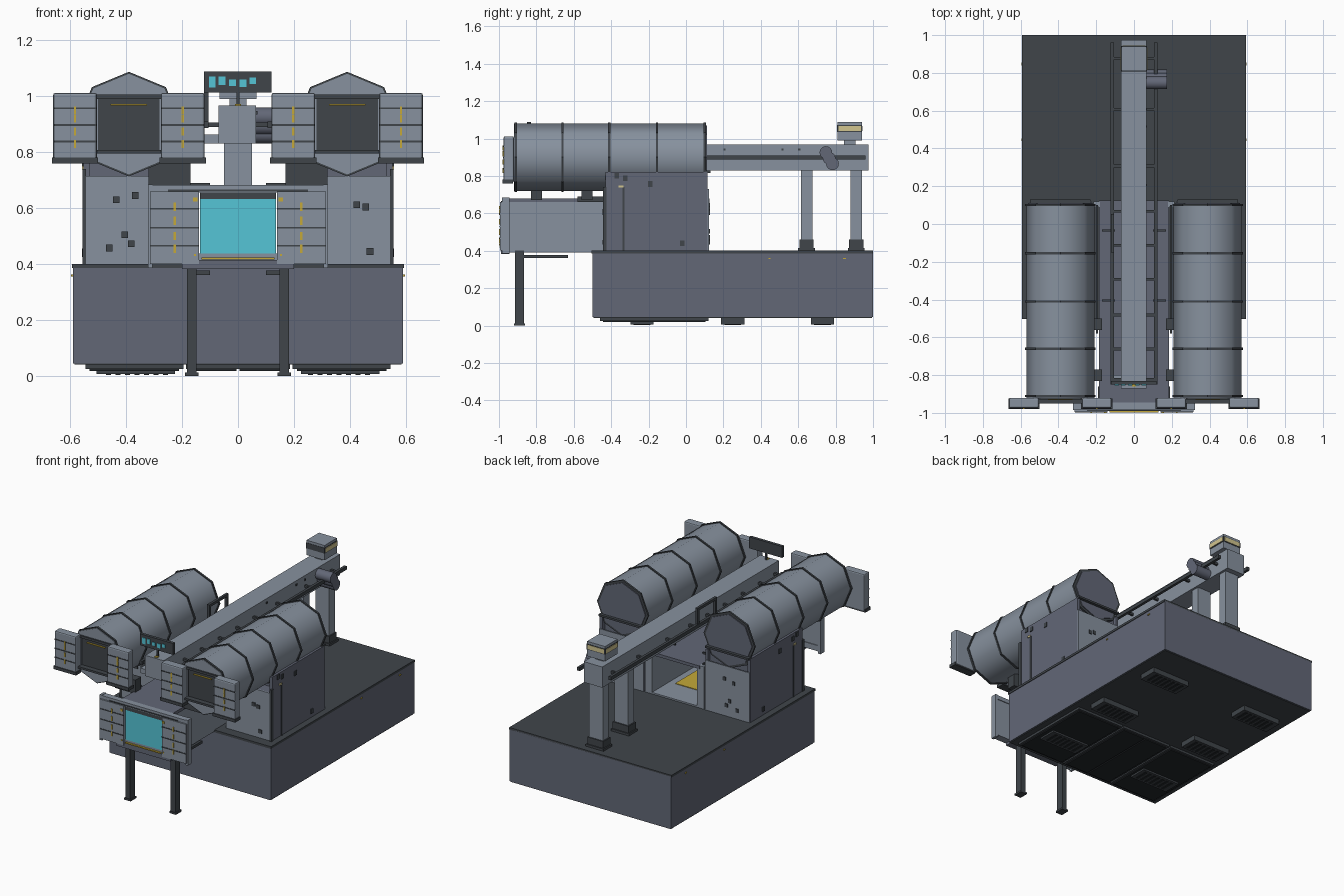
import bpy, bmesh, math
from mathutils import Matrix, Vector


def srgb(c):
    return c / 12.92 if c < 0.04045 else ((c + 0.055) / 1.055) ** 2.4


def material(name, r, g, b):
    m = bpy.data.materials.new(name)
    m.diffuse_color = (srgb(r), srgb(g), srgb(b), 1)
    return m


LIGHT = material("light_grey", 0.53, 0.57, 0.62)
SLATE = material("slate", 0.385, 0.405, 0.465)
DARK = material("dark_grey", 0.25, 0.27, 0.29)
BLACK = material("near_black", 0.14, 0.155, 0.17)
CYAN = material("cyan", 0.33, 0.77, 0.84)
YELLOW = material("yellow", 0.77, 0.66, 0.22)
CREAM = material("cream", 0.82, 0.77, 0.56)


def finish(name, bm, *mats):
    me = bpy.data.meshes.new(name)
    bm.normal_update()
    bm.to_mesh(me)
    bm.free()
    for m in mats:
        me.materials.append(m)
    ob = bpy.data.objects.new(name, me)
    bpy.context.collection.objects.link(ob)
    return ob


def part(name, mat, *boxes, mirror=False, bevel=0):
    """Boxes given as x0, x1, y0, y1, z0, z1, optionally copied to -x."""
    bm = bmesh.new()
    if mirror:
        boxes = boxes + tuple((-b[1], -b[0]) + tuple(b[2:]) for b in boxes)
    for x0, x1, y0, y1, z0, z1 in boxes:
        mid = Vector((x0 + x1, y0 + y1, z0 + z1)) / 2
        size = Matrix.Diagonal((x1 - x0, y1 - y0, z1 - z0, 1))
        bmesh.ops.create_cube(bm, size=1, matrix=Matrix.Translation(mid) @ size)
    ob = finish(name, bm, mat)
    if bevel:
        mod = ob.modifiers.new("bevel", 'BEVEL')
        mod.width, mod.segments = bevel, 2
    return ob


def rod(name, mats, centre, radius, length, axis, sides):
    bm = bmesh.new()
    rot = Matrix.Rotation(math.pi / 2, 4, axis)
    bmesh.ops.create_cone(bm, cap_ends=True, segments=sides, radius1=radius, radius2=radius,
                          depth=length, matrix=Matrix.Translation(centre) @ rot)
    return finish(name, bm, *mats)


def smooth(ob, degrees):
    bpy.ops.object.select_all(action='DESELECT')
    ob.select_set(True)
    bpy.context.view_layer.objects.active = ob
    bpy.ops.object.shade_smooth_by_angle(angle=math.radians(degrees))


# Base block, deck and underside
part("base", SLATE, (-0.59, 0.59, -0.5, 1, 0.045, 0.39))
part("deck", DARK, (-0.594, 0.594, -0.504, 1, 0.385, 0.4))
part("base_underside", DARK, (-0.585, 0.585, -0.495, 0.995, 0.04, 0.046))
part("underside_frames", DARK, (0.195, 0.545, -0.46, 0.12, 0.025, 0.045), mirror=True)
part("underside_centre_frame", DARK, (-0.185, 0.185, -0.46, 0.12, 0.025, 0.045))
part("underside_panels", BLACK, (0.21, 0.53, -0.445, 0.105, 0.018, 0.03),
     (0.005, 0.17, -0.445, 0.105, 0.018, 0.03), mirror=True)
vents = [(0.225, 0.505, y - 0.062, y + 0.062, 0.007, 0.045) for y in (-0.235, 0.25, 0.73)]
part("vents", DARK, *vents, mirror=True)
slats = [(0.25 + i * 0.034, 0.268 + i * 0.034, y - 0.045, y + 0.045, 0.004, 0.01)
         for y in (-0.235, 0.25, 0.73) for i in range(7)]
part("vent_slats", BLACK, *slats, mirror=True)
part("deck_marks", YELLOW, (0.589, 0.596, 0.44, 0.452, 0.355, 0.362),
     (0.589, 0.596, 0.84, 0.855, 0.355, 0.362), mirror=True)

# Front legs
part("front_legs", DARK, (0.148, 0.183, -0.915, -0.865, 0.01, 0.4),
     (0.142, 0.19, -0.92, -0.86, 0, 0.012), mirror=True)
part("under_tunnel_rail", DARK, (0.1, 0.18, -0.87, -0.63, 0.36, 0.377), mirror=True)

# Housings beneath the tubes
part("housings", SLATE, (0.225, 0.55, -0.43, 0.115, 0.4, 0.715),
     (0.53, 0.552, -0.43, 0.115, 0.4, 0.82), (0.225, 0.24, -0.43, 0.115, 0.4, 0.8), mirror=True)
part("housing_front_panels", LIGHT, (0.22, 0.545, -0.44, -0.43, 0.4, 0.715), mirror=True)
part("housing_back_panels", LIGHT, (0.225, 0.55, 0.115, 0.122, 0.4, 0.73), mirror=True)
part("housing_corner_strips", DARK, (0.543, 0.556, -0.445, -0.425, 0.4, 0.74),
     (0.548, 0.556, -0.34, -0.328, 0.4, 0.74), (0.22, 0.24, -0.44, -0.42, 0.68, 0.75), mirror=True)
part("tube_rests", SLATE, (0.24, 0.53, -0.36, -0.32, 0.7, 0.8), (0.24, 0.53, 0.04, 0.09, 0.7, 0.8),
     mirror=True)
spots = [(-0.435, 0.63), (-0.367, 0.645), (-0.405, 0.505), (-0.382, 0.472), (-0.46, 0.457),
         (0.424, 0.612), (0.457, 0.604), (0.472, 0.445)]
part("front_sockets", DARK, *[(x - 0.012, x + 0.012, -0.446, -0.438, z - 0.012, z + 0.012)
                              for x, z in spots])
part("back_sockets", DARK, *[(x - 0.01, x + 0.01, 0.12, 0.127, z - 0.012, z + 0.012) for x, z in spots])
part("side_sockets", DARK, *[(0.55, 0.557, y - 0.012, y + 0.012, z - 0.015, z + 0.015)
     for y, z in ((-0.37, 0.8), (-0.325, 0.787), (-0.19, 0.757), (-0.02, 0.44))], mirror=True)
part("side_labels", CREAM, (0.55, 0.558, -0.36, -0.335, 0.738, 0.75), mirror=True)

# Central tunnel, open at the back
part("tunnel_walls", LIGHT, (0.165, 0.18, -0.95, 0.12, 0.4, 0.67),
     (0.18, 0.215, 0.09, 0.12, 0.4, 0.68), mirror=True)
part("tunnel_floor", LIGHT, (-0.18, 0.18, -0.96, 0.12, 0.39, 0.41))
part("tunnel_mat", YELLOW, (-0.12, 0.12, -0.85, -0.06, 0.408, 0.414))
part("tunnel_roof", SLATE, (-0.185, 0.185, -0.96, 0.125, 0.66, 0.68))
part("tube_supports", DARK, (0.17, 0.32, -0.83, -0.77, 0.67, 0.76),
     (0.17, 0.32, -0.56, -0.5, 0.67, 0.76), mirror=True)
part("tunnel_roof_strips", DARK, (0.19, 0.2, -0.58, 0.1, 0.66, 0.69),
     (0.1, 0.17, -0.41, -0.4, 0.68, 0.69), (0.1, 0.17, -0.04, -0.03, 0.68, 0.69), mirror=True)

# Entrance frame with side doors and lit screen
part("entrance_doors", LIGHT, (0.14, 0.315, -0.995, -0.95, 0.4, 0.66), mirror=True)
part("entrance_frame", LIGHT, (0.305, 0.322, -0.985, -0.945, 0.385, 0.685), mirror=True)
part("entrance_lintel", LIGHT, (-0.315, 0.315, -0.985, -0.945, 0.655, 0.682))
part("entrance_lintel_trim", DARK, (-0.25, 0.25, -0.989, -0.98, 0.659, 0.666),
     (-0.135, 0.135, -0.985, -0.95, 0.633, 0.658))
part("entrance_sill", SLATE, (-0.2, 0.2, -0.99, -0.945, 0.382, 0.415))
part("entrance_sill_edge", LIGHT, (-0.315, 0.315, -0.98, -0.945, 0.4, 0.437))
part("screen", CYAN, (-0.135, 0.135, -0.985, -0.96, 0.437, 0.633))
part("sill_stripe", YELLOW, (-0.13, 0.13, -0.997, -0.985, 0.417, 0.424))
part("screen_lamps", YELLOW, (0.145, 0.16, -1, -0.99, 0.624, 0.638),
     (0.15, 0.157, -1, -0.99, 0.428, 0.435), mirror=True)
part("entrance_grooves", DARK, *[(0.14, 0.312, -0.998, -0.994, z - 0.003, z + 0.003)
                                 for z in (0.465, 0.53, 0.598)], mirror=True)
part("entrance_dashes", YELLOW, *[(0.222, 0.23, -1, -0.994, z, z + 0.03)
                                  for z in (0.44, 0.485, 0.54, 0.59)], mirror=True)

for s, side in ((-1, "left"), (1, "right")):
    cx = s * 0.39
    # Octagonal tube with a dark recessed opening
    tube = rod(side + "_tube", (LIGHT, SLATE, DARK), (cx, -0.41, 0.9), 0.18, 1.02, 'X', 8)
    cutter = part("opening_cutter", DARK, (cx - 0.11, cx + 0.11, -1.1, -0.45, 0.805, 0.995))
    mod = tube.modifiers.new("opening", 'BOOLEAN')
    mod.object, mod.operation, mod.solver = cutter, 'DIFFERENCE', 'EXACT'
    bpy.context.view_layer.objects.active = tube
    bpy.ops.object.modifier_apply(modifier="opening")
    bpy.data.objects.remove(cutter)
    for p in tube.data.polygons:
        c = p.center + tube.location
        radial = math.hypot(c.x - cx, c.z - 0.9)
        p.material_index = 1 if c.y > 0.09 else 2 if radial < 0.13 and c.y > -0.915 else 0
    smooth(tube, 50)
    # Bands around the tube
    for i, y in enumerate((-0.91, -0.66, -0.41, -0.155, 0.1)):
        rod(f"{side}_band_{i}", (DARK,), (cx, y, 0.9), 0.187, 0.012, 'X', 8)
    rod(side + "_tube_end", (SLATE,), (cx, 0.106, 0.9), 0.17, 0.01, 'X', 8)
    part(side + "_end_rail", DARK, (cx - 0.16, cx + 0.16, 0.1, 0.13, 0.815, 0.828))
    part(side + "_opening_trim", DARK, (cx - 0.115, cx + 0.115, -0.93, -0.915, 0.99, 1.005),
         (cx - 0.115, cx + 0.115, -0.95, -0.915, 0.795, 0.808))
    part(side + "_opening_stripe", YELLOW, (cx - 0.065, cx + 0.065, -0.932, -0.922, 0.967, 0.972))
    # Pair of open doors
    for d in (-1, 1):
        x = cx + d * 0.1925
        name = f"{side}_{'outer' if d == s else 'inner'}_door"
        part(name, LIGHT, (x - 0.078, x + 0.078, -0.975, -0.92, 0.765, 1.012), bevel=0.008)
        part(name + "_foot", DARK, (x - 0.083, x + 0.083, -0.98, -0.925, 0.76, 0.78))
        part(name + "_grooves", DARK, *[(x - 0.076, x + 0.076, -0.978, -0.973, z - 0.003, z + 0.003)
                                        for z in (0.838, 0.897, 0.957)])
        part(name + "_dashes", YELLOW, *[(x - 0.004, x + 0.004, -0.98, -0.974, z, z + 0.028)
                                         for z in (0.815, 0.86, 0.905, 0.935)])

# Overhead beam on rear posts
part("beam", LIGHT, (-0.07, 0.065, -0.87, 0.975, 0.83, 0.967))
part("beam_front_block", LIGHT, (-0.12, -0.07, -0.85, -0.8, 0.83, 0.862))
part("beam_front_mark", YELLOW, (-0.01, 0.01, -0.86, -0.84, 0.965, 0.972))
part("rear_posts", LIGHT, (-0.05, 0.05, 0.615, 0.675, 0.44, 0.84), (-0.05, 0.05, 0.88, 0.94, 0.44, 0.84))
part("post_feet", DARK, (-0.065, 0.065, 0.6, 0.69, 0.4, 0.415), (-0.058, 0.058, 0.607, 0.683, 0.41, 0.46),
     (-0.065, 0.065, 0.865, 0.955, 0.4, 0.415), (-0.058, 0.058, 0.872, 0.948, 0.41, 0.46))
part("side_rails", DARK, (0.106, 0.124, -0.85, 0.96, 0.887, 0.91), mirror=True)
part("rail_brackets", DARK, *[(0.06, 0.11, y, y + 0.015, 0.89, 0.905)
                              for y in (-0.83, -0.67, -0.49, -0.3, -0.12, 0.06, 0.3, 0.6, 0.87)], mirror=True)
part("beam_studs", DARK, *[(0.06, 0.07, y, y + 0.012, 0.935, 0.947) for y in (0.2, 0.51, 0.6)])

# Handle above the left rail
part("rail_handle", DARK, (-0.122, -0.105, -0.15, -0.133, 0.9, 1.015),
     (-0.122, -0.105, 0.035, 0.052, 0.9, 1.015), (-0.122, -0.105, -0.15, 0.052, 0.998, 1.015))

# Drive unit on the right rail
for i, (y, z) in enumerate(((0.748, 0.925), (0.765, 0.895), (0.783, 0.865))):
    smooth(rod(f"drive_{i}", (SLATE,), (0.12, y, z), 0.034, 0.11, 'Y', 16), 40)

# Head unit on the rear of the beam
part("head_neck", LIGHT, (-0.03, 0.03, 0.845, 0.905, 0.96, 1.0))
part("head", LIGHT, (-0.066, 0.066, 0.81, 0.94, 0.99, 1.088))
part("head_band", DARK, (-0.068, 0.068, 0.808, 0.942, 1.035, 1.072))
part("head_stripe", CREAM, (0.064, 0.071, 0.815, 0.935, 1.04, 1.068),
     (-0.06, 0.06, 0.938, 0.944, 1.04, 1.068), mirror=True)

# Sign on the front of the beam
part("sign", DARK, (-0.122, 0.12, -0.85, -0.83, 1.013, 1.088))
part("sign_post", DARK, (-0.006, 0.006, -0.845, -0.833, 0.96, 1.02))
part("sign_cells", CYAN, *[(x - 0.012, x + 0.012, -0.854, -0.849, z - h, z + h) for x, z, h in
     ((-0.092, 1.05, 0.02), (-0.057, 1.055, 0.016), (-0.02, 1.048, 0.011),
      (0.018, 1.046, 0.014), (0.053, 1.055, 0.011))])
